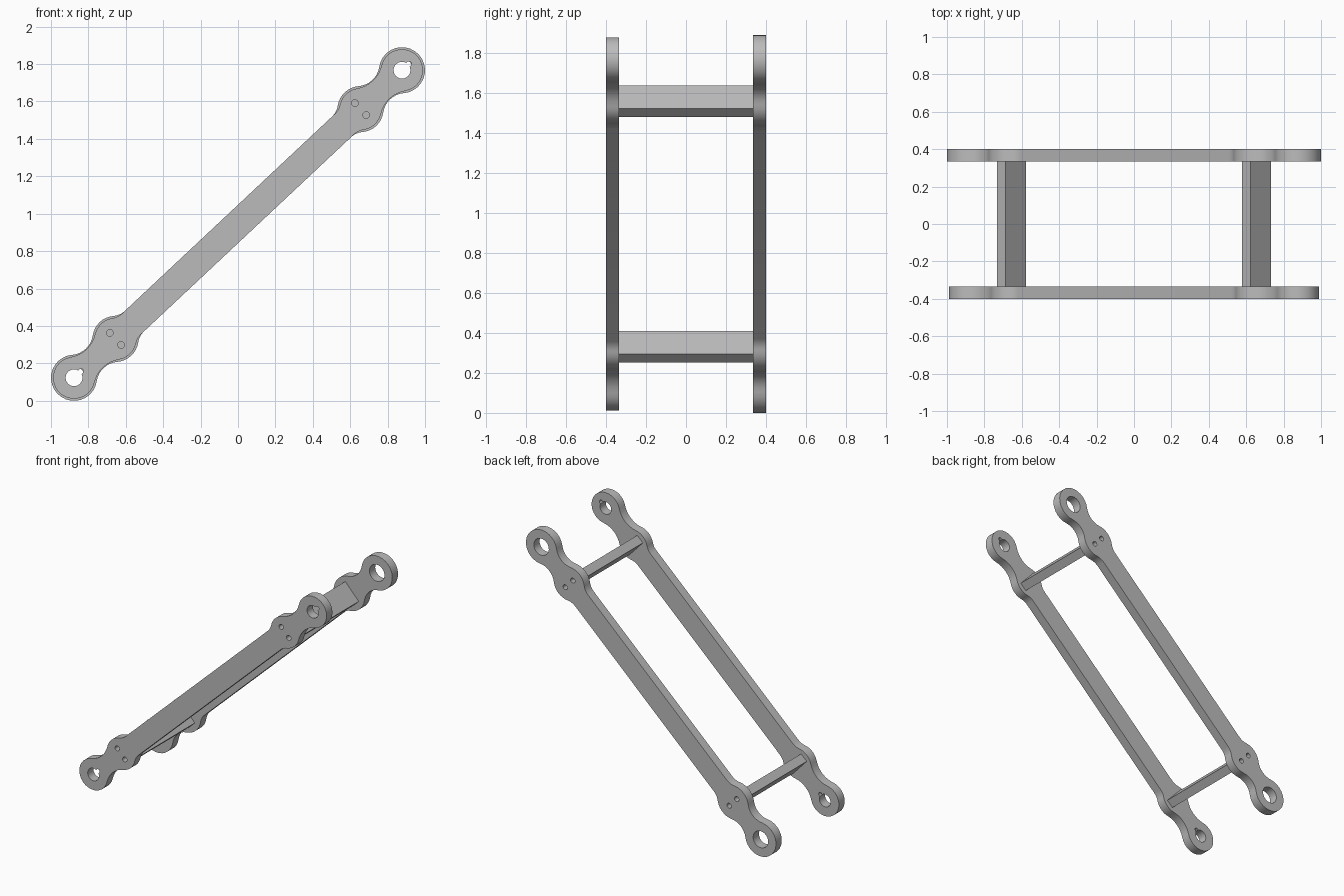
import bpy, bmesh, math
from mathutils import Vector, Matrix

cube = bpy.data.objects.get("Cube")
if cube:
    bpy.data.objects.remove(cube, do_unlink=True)

grey = bpy.data.materials.new("grey metal")
grey.use_nodes = True
grey.diffuse_color = (0.5, 0.5, 0.5, 1)
grey.node_tree.nodes["Principled BSDF"].inputs["Base Color"].default_value = (0.5, 0.5, 0.5, 1)

# The linkage lies along a tilted axis: local x along the arm, local z to the front
TILT = math.atan2(1.645, 1.754)
FRAME = (Matrix.Translation((0, 0, 0.945)) @ Matrix.Rotation(-TILT, 4, 'Y')
         @ Matrix.Rotation(math.pi / 2, 4, 'X'))
EYE, BOSS, BAR = 1.202, 0.898, 0.075   # eye and boss distance, bar half width


def arc(c, r, a, b, n):
    return [Vector((c[0] + r * math.cos(a + (b - a) * i / n),
                    c[1] + r * math.sin(a + (b - a) * i / n))) for i in range(n + 1)]


def circle(x, y, r, n=24):
    return arc((x, y), r, 0, math.tau, n)[:-1]


def heading(a, b):
    return math.atan2(b[1] - a[1], b[0] - a[0])


def arm_outline(R, waist):
    """Eye and boss circles blended to each other and to the bar with fillets."""
    boss, eye = (BOSS, 0), (EYE, 0)
    f, d = 0.1, (EYE - BOSS) / 2
    c1 = (BOSS - math.sqrt((R + f) ** 2 - (BAR + f) ** 2), BAR + f)
    g = (d * d + waist ** 2 - R * R) / (2 * (R - waist))
    c2 = (BOSS + d, waist + g)
    q = arc(c1, f, -math.pi / 2, heading(c1, boss), 6)
    q += arc(boss, R, heading(boss, c1), heading(boss, c2), 8)[1:]
    q += arc(c2, g, heading(c2, boss), heading(c2, eye), 8)[1:]
    q += arc(eye, R, heading(eye, c2), 0, 10)[1:]
    half = q + [Vector((p.x, -p.y)) for p in reversed(q[:-1])]
    return half + [-p for p in half]


def keyed_hole(x, r, k):
    """Round hole with a small round notch towards +x."""
    a = 0.3
    side = Vector((r * math.cos(a), r * math.sin(a)))
    notch = arc((side.x, 0), side.y, -math.pi / 2, math.pi / 2, 6)
    pts = arc((0, 0), r, a, math.tau - a, 24) + [p + Vector((k, 0)) for p in notch]
    return [p + Vector((x, 0)) for p in pts]


def finish(ob):
    ob.data.materials.clear()
    ob.data.materials.append(grey)
    bpy.ops.object.select_all(action='DESELECT')
    ob.select_set(True)
    bpy.context.view_layer.objects.active = ob
    bpy.ops.object.shade_smooth_by_angle(angle=math.radians(35))


def plate(name, loops, y, thick):
    """Extruded flat profile; inner loops become holes."""
    cu = bpy.data.curves.new(name + " profile", 'CURVE')
    cu.dimensions, cu.fill_mode, cu.extrude = '2D', 'BOTH', thick / 2
    for loop in loops:
        s = cu.splines.new('POLY')
        s.points.add(len(loop) - 1)
        for pt, p in zip(s.points, loop):
            pt.co = (p.x, p.y, 0, 1)
        s.use_cyclic_u = True
    tmp = bpy.data.objects.new(name + " profile", cu)
    bpy.context.collection.objects.link(tmp)
    me = bpy.data.meshes.new_from_object(
        tmp.evaluated_get(bpy.context.evaluated_depsgraph_get()))
    bpy.data.objects.remove(tmp, do_unlink=True)
    bm = bmesh.new()
    bm.from_mesh(me)
    bmesh.ops.remove_doubles(bm, verts=bm.verts, dist=0.0002)
    bmesh.ops.recalc_face_normals(bm, faces=bm.faces)
    bm.to_mesh(me)
    bm.free()
    ob = bpy.data.objects.new(name, me)
    bpy.context.collection.objects.link(ob)
    ob.matrix_world = Matrix.Translation((0, y, 0)) @ FRAME
    finish(ob)


# Screw holes in each boss
screws = [circle(s * BOSS, t * 0.044, 0.018, 14) for s in (-1, 1) for t in (-1, 1)]

# Side arms: keyed eyes in front, wider plain eyes at the back
plate("front_arm", [arm_outline(0.112, 0.066)] + screws
      + [keyed_hole(s * EYE, 0.045, 0.008) for s in (-1, 1)], -0.367, 0.066)
plate("back_arm", [arm_outline(0.123, 0.07)] + screws
      + [circle(s * EYE, 0, 0.06, 28) for s in (-1, 1)], 0.367, 0.066)

# Cross bars between the bosses
for name, s in (("lower_cross_bar", -1), ("upper_cross_bar", 1)):
    bar = [Vector((s * BOSS + a * 0.031, b * 0.079))
           for a, b in ((-1, -1), (1, -1), (1, 1), (-1, 1))]
    plate(name, [bar], 0, 0.668)
